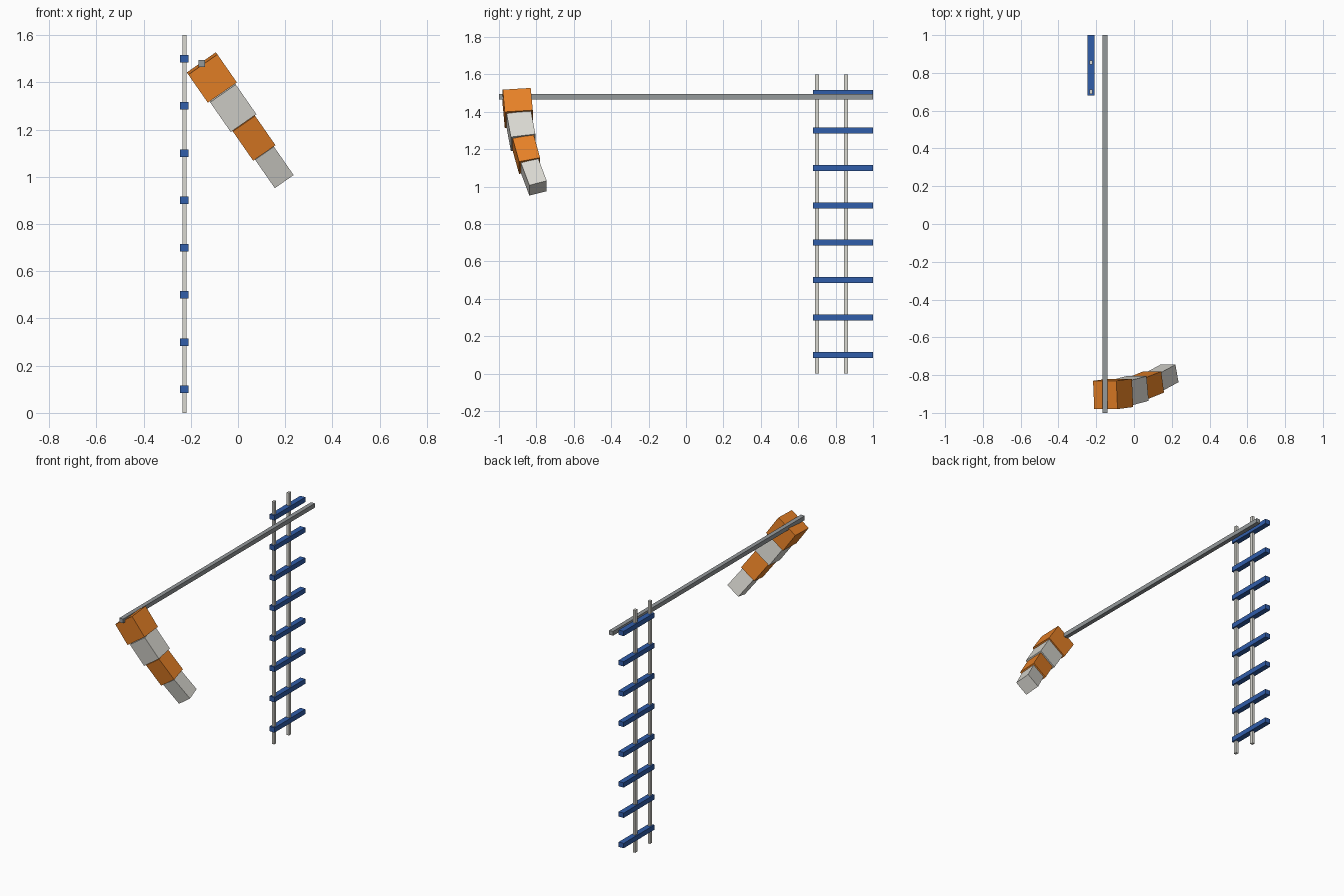
import bpy, math
from mathutils import Matrix, Vector

if "Cube" in bpy.data.objects:
    bpy.data.objects.remove(bpy.data.objects["Cube"])


def material(name, rgb):
    m = bpy.data.materials.new(name)
    m.diffuse_color = (*rgb, 1)
    m.use_nodes = True
    m.node_tree.nodes["Principled BSDF"].inputs["Base Color"].default_value = m.diffuse_color
    return m


ORANGE = material("orange", (0.80, 0.22, 0.02))
BLUE = material("blue", (0.03, 0.11, 0.40))
WHITE = material("off_white", (0.70, 0.69, 0.64))
STEEL = material("steel", (0.30, 0.32, 0.33))


def box(name, centre, size, mat, rotation=Matrix.Identity(3)):
    bpy.ops.mesh.primitive_cube_add(size=1)
    ob = bpy.context.object
    ob.name = name
    ob.matrix_world = (Matrix.Translation(centre) @ rotation.to_4x4()
                       @ Matrix.Diagonal((*size, 1)))
    ob.data.materials.append(mat)
    return ob


# Ladder: two posts and eight overhanging rungs
LADDER_X = -0.227
for i, y in enumerate((0.70, 0.855)):
    box(f"ladder_post_{i + 1}", (LADDER_X, y, 0.8), (0.017, 0.022, 1.6), WHITE)
for i in range(8):
    box(f"ladder_rung_{i + 1}", (LADDER_X, 0.84, 0.1 + 0.2 * i),
        (0.036, 0.32, 0.032), BLUE)

# Long horizontal pole
box("pole", (-0.153, 0, 1.48), (0.028, 2.0, 0.028), STEEL)

# Wind sock: narrowing blocks chained end to end, each bending further back
swing = math.radians(34.8)
down = Vector((math.sin(swing), 0, -math.cos(swing)))
across = Vector((math.cos(swing), 0, math.sin(swing)))
back = Vector((0, 1, 0))
joint = Vector((-0.152, -0.905, 1.48))
segments = ((0.150, 0.145), (0.132, 0.155), (0.115, 0.155), (0.097, 0.153))
for i, (width, length) in enumerate(segments):
    bend = math.radians(4.3 * (i + 1))
    along = down * math.cos(bend) + back * math.sin(bend)
    depth = back * math.cos(bend) - down * math.sin(bend)
    rot = Matrix((across, depth, -along)).transposed()
    box(f"sock_segment_{i + 1}", joint + along * length / 2,
        (width, width, length), WHITE if i % 2 else ORANGE, rot)
    joint = joint + along * length
